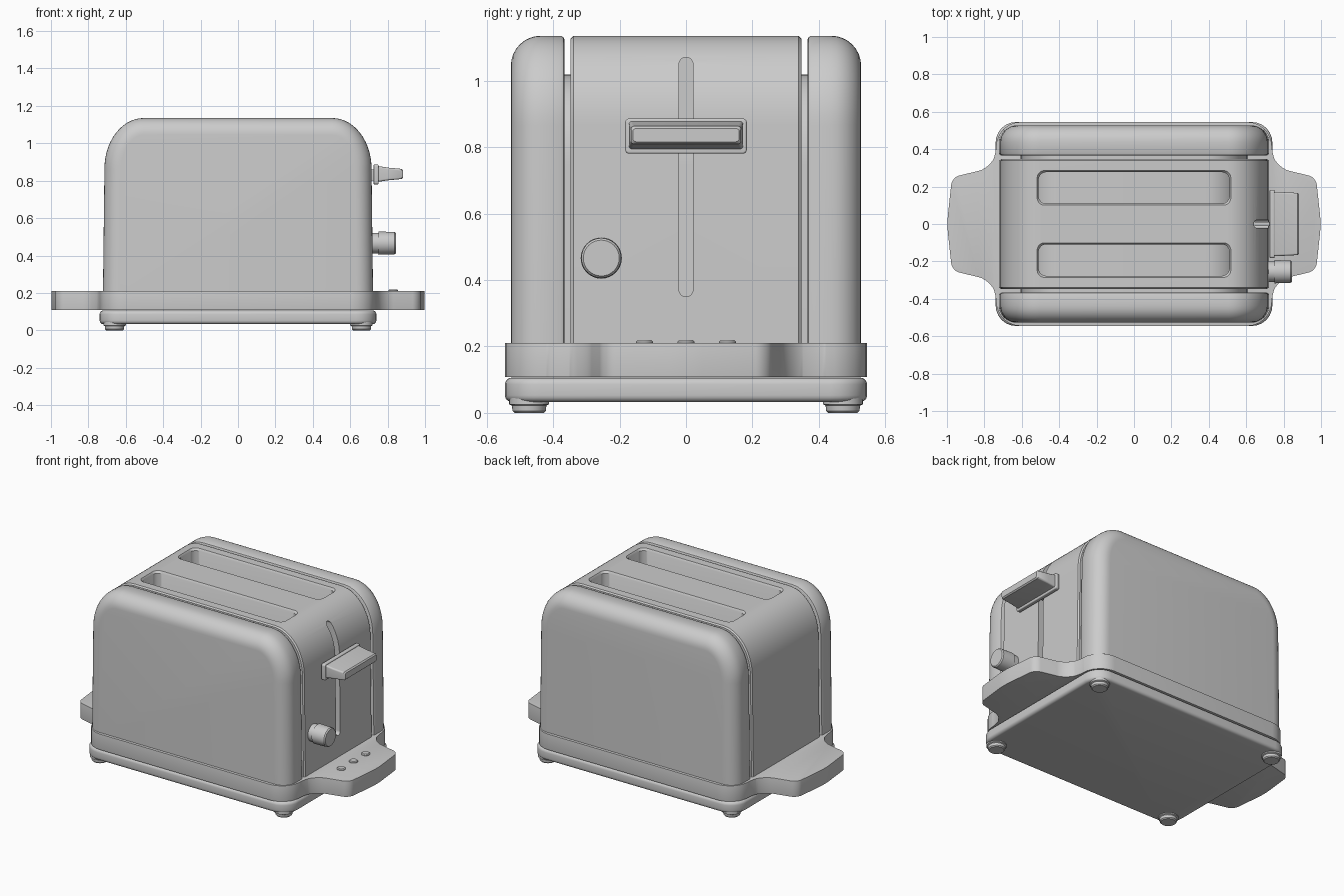
import bpy, bmesh
from math import sin, cos, pi, radians
from mathutils import Vector, Matrix

if "Cube" in bpy.data.objects:
    bpy.data.objects.remove(bpy.data.objects["Cube"])

grey = bpy.data.materials.new("plain_grey")
grey.use_nodes = True
grey.diffuse_color = (0.6, 0.6, 0.6, 1)
grey.node_tree.nodes["Principled BSDF"].inputs["Base Color"].default_value = (0.6, 0.6, 0.6, 1)


def loft(name, rings):
    """Join equal-length closed rings of points into a capped solid."""
    bm = bmesh.new()
    loops = [[bm.verts.new(p) for p in ring] for ring in rings]
    n = len(loops[0])
    for a, b in zip(loops, loops[1:]):
        for i in range(n):
            j = (i + 1) % n
            bm.faces.new((a[i], a[j], b[j], b[i]))
    bm.faces.new(loops[0][::-1])
    bm.faces.new(loops[-1])
    bmesh.ops.recalc_face_normals(bm, faces=bm.faces)
    mesh = bpy.data.meshes.new(name)
    bm.to_mesh(mesh)
    bm.free()
    mesh.materials.append(grey)
    obj = bpy.data.objects.new(name, mesh)
    bpy.context.collection.objects.link(obj)
    return obj


def finish(obj, bevel=0, cutters=(), angle=35):
    """Cut, bevel, apply, then smooth while keeping edges sharp."""
    bpy.ops.object.select_all(action="DESELECT")
    bpy.context.view_layer.objects.active = obj
    obj.select_set(True)
    for cutter in cutters:
        mod = obj.modifiers.new("cut", "BOOLEAN")
        mod.operation, mod.solver, mod.object = "DIFFERENCE", "EXACT", cutter
        bpy.ops.object.modifier_apply(modifier=mod.name)
    if bevel:
        mod = obj.modifiers.new("round", "BEVEL")
        mod.width, mod.segments = bevel, 4
        mod.limit_method, mod.angle_limit = "ANGLE", radians(50)
        bpy.ops.object.modifier_apply(modifier=mod.name)
    bpy.ops.object.shade_smooth_by_angle(angle=radians(angle))
    for cutter in cutters:
        bpy.data.objects.remove(cutter)
    return obj


def rounded(corners, steps=6):
    """Round each (x, y, radius) corner of a closed outline."""
    out = []
    for i, (x, y, r) in enumerate(corners):
        p = Vector((x, y))
        a = (Vector(corners[i - 1][:2]) - p).normalized() * r
        b = (Vector(corners[(i + 1) % len(corners)][:2]) - p).normalized() * r
        for k in range(steps + 1):
            t = k / steps
            # weighted curve that matches a circle on square corners
            w0, w1, w2 = (1 - t) ** 2, 2 * t * (1 - t) * 0.707, t * t
            out.append(p + (a * w0 + b * w2) / (w0 + w1 + w2))
    return out


def box_outline(cx, cy, hx, hy, r):
    return rounded([(cx + sx * hx, cy + sy * hy, r)
                    for sx, sy in ((1, 1), (-1, 1), (-1, -1), (1, -1))])


def slab(name, outline, z0, z1):
    return loft(name, [[(p.x, p.y, z) for p in outline] for z in (z0, z1)])


def plug(name, outline, x0, x1):
    return loft(name, [[(x, p.x, p.y) for p in outline] for x in (x0, x1)])


def disc(name, centre, axis, profile, n=32):
    """Turned part from (distance, radius) pairs along an axis."""
    turn = Vector((0, 0, 1)).rotation_difference(Vector(axis)).to_matrix()
    c = Vector(centre)
    return finish(loft(name, [[c + turn @ Vector((r * cos(2 * pi * i / n), r * sin(2 * pi * i / n), d))
                               for i in range(n)] for d, r in profile]))


def arch(y, inset=0, width=0.722, top=1.135, steps=14):
    """Body cross-section: slightly tapering sides and soft top corners."""
    w, h, rx, rz = width - inset, top - inset, 0.21 - inset, 0.27 - inset
    right = [(w, 0.2)] + [(w - 0.008 - rx + rx * cos(a), h - rz + rz * sin(a))
                          for a in (pi / 2 * i / steps for i in range(steps + 1))]
    return [Vector((x, y, z)) for x, z in right + [(-x, z) for x, z in reversed(right)]]


# Base plate and feet
finish(slab("base_plate", box_outline(0, 0, 0.74, 0.545, 0.11), 0.033, 0.106), 0.02)
for sx, sx_name in ((1, "left"), (-1, "right")):
    for sy, sy_name in ((-1, "front"), (1, "back")):
        disc(f"{sy_name}_{sx_name}_foot", (sx * 0.66, sy * 0.472, 0), (0, 0, 1),
             [(0, 0.044), (0.006, 0.05), (0.022, 0.052), (0.026, 0.06), (0.045, 0.06)])

# Tray with a handle at each end
quarter = [(1.0, 0, 0.05), (0.973, 0.25, 0.04), (0.772, 0.298, 0.06),
           (0.737, 0.38, 0.04), (0.737, 0.545, 0.13)]
half = quarter + [(-x, y, r) for x, y, r in reversed(quarter)]
outline = half + [(x, -y, r) for x, y, r in reversed(half[1:-1])]
finish(slab("handle_tray", rounded(outline), 0.108, 0.21), 0.022)

# Recessed core seen in the gaps
finish(loft("inner_core", [arch(y, 0, 0.61, 1.018) for y in (-0.42, 0.42)]))

# Side panels with a rounded outer edge
R = 0.09
for s, name in ((-1, "front_panel"), (1, "back_panel")):
    rings = [arch(s * 0.365, 0.012), arch(s * 0.369, 0.004), arch(s * 0.377, 0)]
    rings += [arch(s * (0.527 - R + R * sin(a)), R * (1 - cos(a)))
              for a in (pi / 2 * i / 8 for i in range(9))]
    finish(loft(name, rings))

# Middle shell with bread slots and lever track
cutters = []
for s in (-1, 1):
    cutters.append(loft("slot_cutter", [
        [(p.x, p.y, z) for p in box_outline(0, s * 0.193, 0.51 + g, 0.084 + g, 0.04)]
        for z, g in ((0.35, 0), (1.122, 0), (1.137, 0.01), (1.2, 0.01))]))
cutters.append(plug("track_cutter", box_outline(0, 0.71, 0.021, 0.36, 0.02), 0.6, 0.9))
for c in cutters:
    c.hide_render = True
shell = loft("middle_shell", [arch(y, i) for y, i in
                              ((-0.347, 0.008), (-0.339, 0), (0.339, 0), (0.347, 0.008))])
finish(shell, 0, cutters)

# Lever: stem, flange and tapering grip
finish(plug("lever_stem", box_outline(0, 0.83, 0.012, 0.03, 0.005), 0.6, 0.74))
finish(plug("lever_flange", box_outline(0, 0.833, 0.183, 0.053, 0.012), 0.725, 0.752), 0.006)
grip = [(0.75, 0.172, 0.042), (0.8, 0.17, 0.034), (0.875, 0.166, 0.027), (0.883, 0.16, 0.02)]
finish(loft("lever_grip", [[(x, p.x, p.y) for p in box_outline(0, 0.836, hy, hz, 0.01)]
                           for x, hy, hz in grip]))

# Browning knob with a collar
disc("browning_knob", (0.69, -0.255, 0.466), (1, 0, 0),
     [(0, 0.055), (0.06, 0.055), (0.061, 0.062), (0.147, 0.06), (0.154, 0.054)])

# Three push buttons on the left handle
for i, y in enumerate((-0.125, 0, 0.125)):
    disc(f"push_button_{i + 1}", (0.83, y, 0.2), (0, 0, 1),
         [(0, 0.026), (0.014, 0.026), (0.019, 0.021)], 24)
